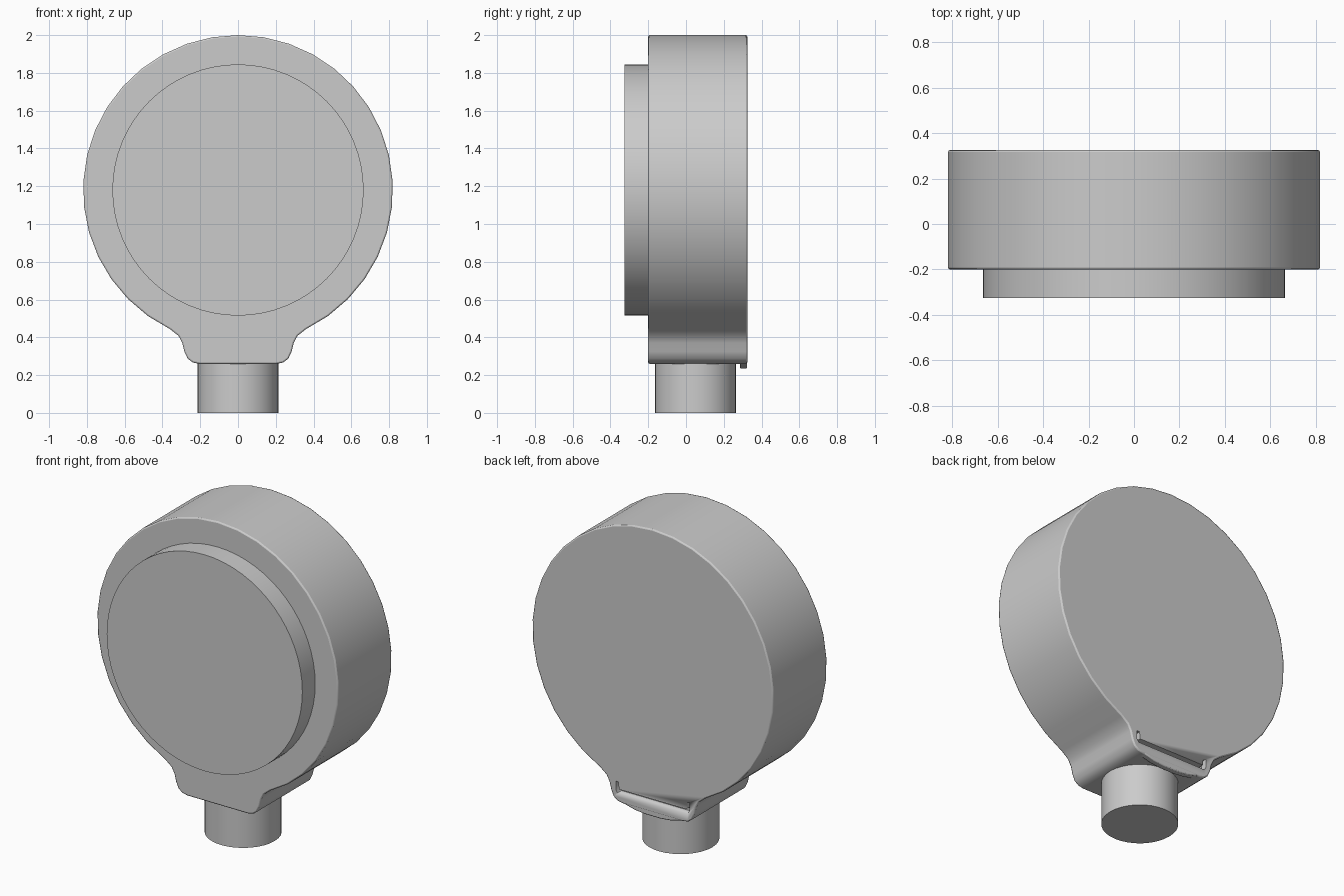
import bpy, bmesh, math

if "Cube" in bpy.data.objects:
    bpy.data.objects.remove(bpy.data.objects["Cube"])

CZ = 1.18  # height of the dial centre


def finish(name, bm, bevel=0.0):
    bmesh.ops.recalc_face_normals(bm, faces=bm.faces[:])
    me = bpy.data.meshes.new(name)
    bm.to_mesh(me)
    bm.free()
    ob = bpy.data.objects.new(name, me)
    bpy.context.collection.objects.link(ob)
    bpy.ops.object.select_all(action='DESELECT')
    ob.select_set(True)
    bpy.context.view_layer.objects.active = ob
    bpy.ops.object.shade_smooth_by_angle(angle=math.radians(40))
    if bevel:
        m = ob.modifiers.new("edge_round", 'BEVEL')
        m.width = bevel
        m.segments = 2
        m.limit_method = 'ANGLE'
        m.angle_limit = math.radians(60)
    return ob


def slab(name, outline, y0, y1, bevel=0.0):
    """Extrude an x-z outline between two y positions."""
    bm = bmesh.new()
    face = bm.faces.new([bm.verts.new((x, y0, z)) for x, z in outline])
    ext = bmesh.ops.extrude_face_region(bm, geom=[face])
    verts = [v for v in ext["geom"] if isinstance(v, bmesh.types.BMVert)]
    bmesh.ops.translate(bm, verts=verts, vec=(0, y1 - y0, 0))
    return finish(name, bm, bevel)


def arc(radius, a0, a1, n):
    return [(radius * math.cos(math.radians(a0 + (a1 - a0) * i / n)),
             CZ + radius * math.sin(math.radians(a0 + (a1 - a0) * i / n)))
            for i in range(n + 1)]


def mirrored(half):
    """Complete an outline from its right half."""
    return half + [(-x, z) for x, z in reversed(half)]


# Round case flowing into the neck
neck = [(0.205, 0.26), (0.24, 0.267), (0.267, 0.288), (0.284, 0.325),
        (0.295, 0.37), (0.315, 0.408)]
case_outline = neck + arc(0.82, -64, 244, 32) + [(-x, z) for x, z in reversed(neck)]
case = slab("gauge_case", case_outline, -0.2, 0.325, 0.008)

# U-shaped slot in the back of the neck
slot = mirrored([(0.228, 0.342), (0.232, 0.385), (0.25, 0.388),
                 (0.25, 0.335), (0.238, 0.317)][::-1])
cutter = slab("slot_cutter", slot, 0.285, 0.36)
cutter.hide_render = True
cutter.display_type = 'WIRE'
cut = case.modifiers.new("slot", 'BOOLEAN')
cut.operation = 'DIFFERENCE'
cut.solver = 'EXACT'
cut.object = cutter

# Bowed lip under the back edge
lip = mirrored([(0.05, 0.235), (0.12, 0.242), (0.2, 0.262), (0.2, 0.3)])
slab("back_lip", lip, 0.285, 0.324, 0.006)

# Raised front dial
slab("front_dial", arc(0.665, 0, 360, 64)[:-1], -0.325, -0.19)

# Connection stem
bm = bmesh.new()
bmesh.ops.create_cone(bm, cap_ends=True, segments=32, radius1=0.215, radius2=0.215, depth=0.3)
bmesh.ops.translate(bm, verts=bm.verts[:], vec=(0, 0.05, 0.15))
finish("stem", bm)
